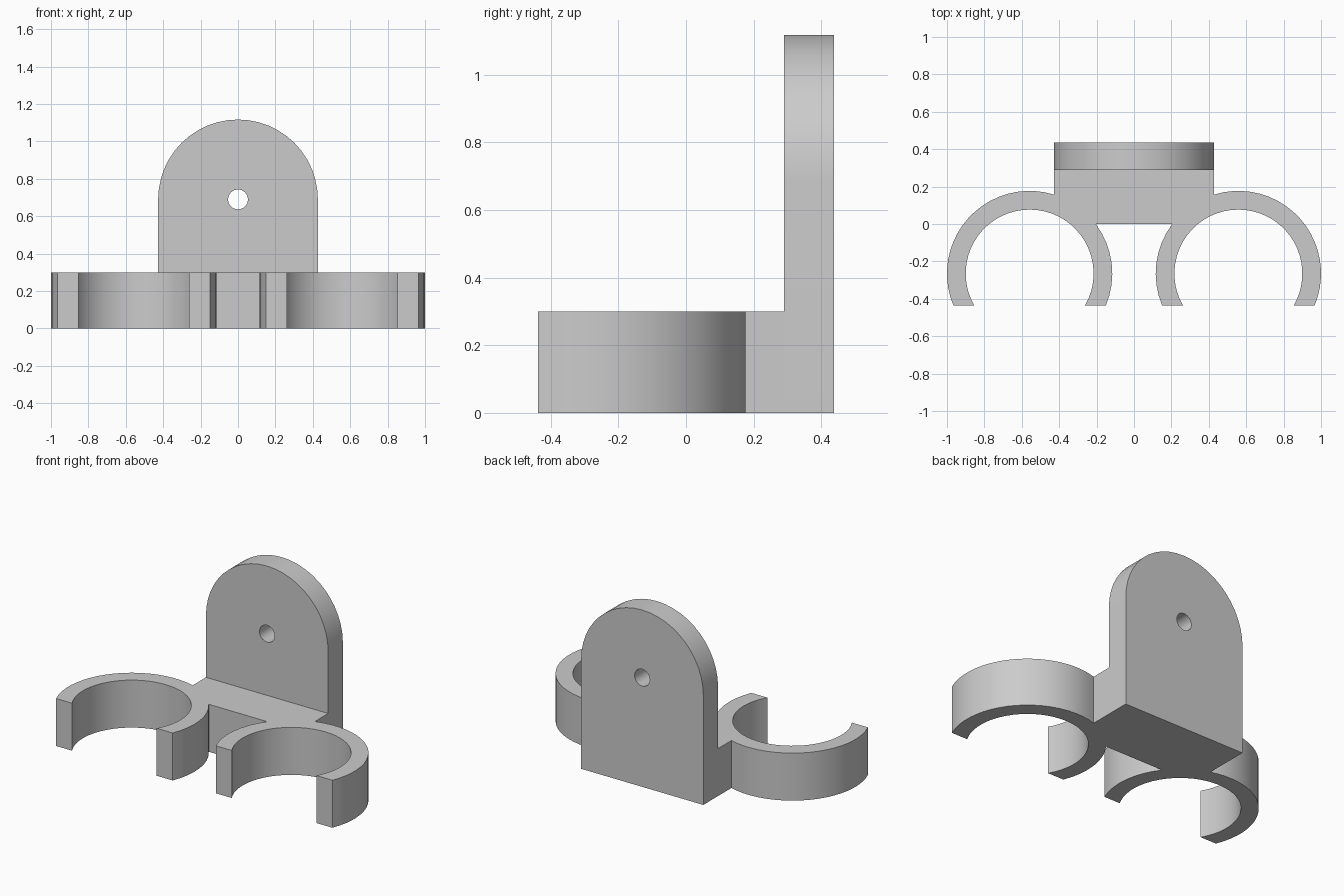
import bpy, bmesh, math
from mathutils import Vector

cube = bpy.data.objects.get("Cube")
if cube:
    bpy.data.objects.remove(cube, do_unlink=True)

grey = bpy.data.materials.new("plain_grey")
grey.use_nodes = True
GREY = (0.6, 0.6, 0.6, 1)
grey.diffuse_color = GREY
grey.node_tree.nodes["Principled BSDF"].inputs["Base Color"].default_value = GREY

# Shared dimensions
HALF = 0.427                      # half width of plate and bridge
BACK, PLATE_FRONT = 0.437, 0.29
BASE_H, ARCH_Z = 0.3, 0.69
CX, CY = 0.558, -0.265            # clip ring centre
R_OUT, R_IN = 0.442, 0.342
MOUTH = -0.437                    # flat cut at the ring opening
HOLE = 0.053


def arc(cx, cy, r, a, b, n):
    """Points on an arc from angle a to angle b."""
    return [(cx + r * math.cos(a + (b - a) * i / n),
             cy + r * math.sin(a + (b - a) * i / n)) for i in range(n + 1)]


def mirrored_prism(name, outline, place, depth):
    """Extrude a half outline, open it on the centre plane and mirror it."""
    bm = bmesh.new()
    face = bm.faces.new([bm.verts.new(place(u, v)) for u, v in outline])
    ext = bmesh.ops.extrude_face_region(bm, geom=[face])
    moved = [g for g in ext["geom"] if isinstance(g, bmesh.types.BMVert)]
    bmesh.ops.translate(bm, verts=moved, vec=Vector(depth))
    bmesh.ops.recalc_face_normals(bm, faces=bm.faces)
    seam = [f for f in bm.faces if all(abs(v.co.x) < 1e-5 for v in f.verts)]
    bmesh.ops.delete(bm, geom=seam, context="FACES")
    mesh = bpy.data.meshes.new(name)
    bm.to_mesh(mesh)
    bm.free()
    mesh.materials.append(grey)
    obj = bpy.data.objects.new(name, mesh)
    bpy.context.collection.objects.link(obj)
    bpy.ops.object.select_all(action="DESELECT")
    obj.select_set(True)
    bpy.context.view_layer.objects.active = obj
    bpy.ops.object.shade_smooth_by_angle(angle=math.radians(30))
    mirror = obj.modifiers.new("Mirror", "MIRROR")
    mirror.use_clip = True
    return obj


# Bridge with an open clip ring on each side
pi = math.pi
start = pi - math.asin(-CY / R_OUT)           # ring meets the bridge front
end_out = math.asin((MOUTH - CY) / R_OUT)     # mouth angles
end_in = math.asin((MOUTH - CY) / R_IN)
notch = math.acos((HALF - CX) / R_OUT)        # ring meets the bridge side
base = [(0, 0)]
base += arc(CX, CY, R_OUT, start, pi - end_out, 8)
base += arc(CX, CY, R_IN, pi - end_in, end_in, 36)
base += arc(CX, CY, R_OUT, end_out, notch, 20)
base += [(HALF, PLATE_FRONT), (0, PLATE_FRONT)]
mirrored_prism("clip_base", base, lambda u, v: (u, v, 0), (0, 0, BASE_H))

# Upright arched plate with a screw hole
plate = [(0, 0), (HALF, 0)]
plate += arc(0, ARCH_Z, HALF, 0, pi / 2, 12)
plate += arc(0, ARCH_Z, HOLE, pi / 2, -pi / 2, 16)
mirrored_prism("back_plate", plate, lambda u, v: (u, PLATE_FRONT, v),
               (0, BACK - PLATE_FRONT, 0))
